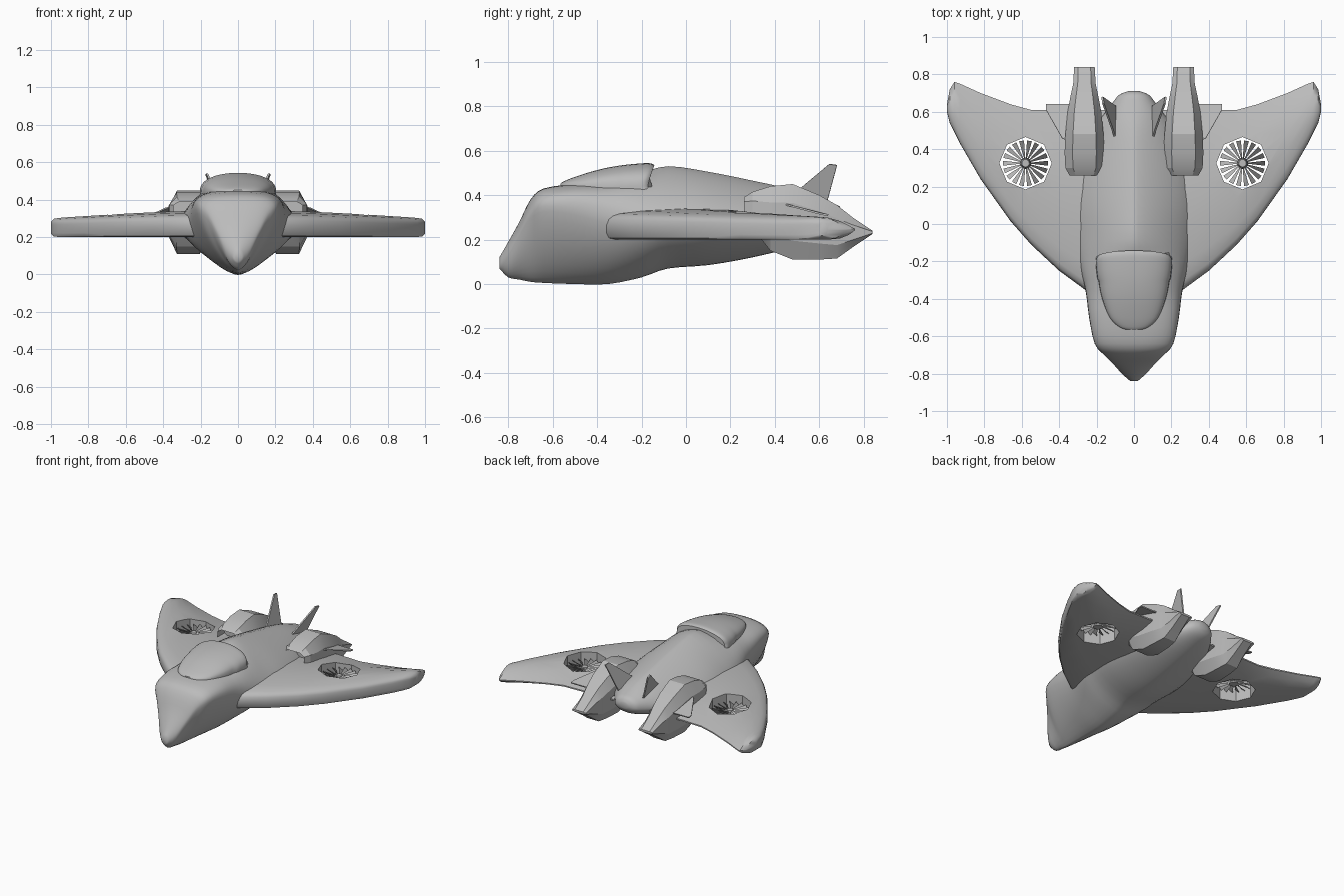
import bpy, bmesh, math
from mathutils import Vector

if "Cube" in bpy.data.objects:
    bpy.data.objects.remove(bpy.data.objects["Cube"])

grey = bpy.data.materials.new("hull_grey")
grey.use_nodes = True
grey.diffuse_color = (0.5, 0.5, 0.5, 1)
grey.node_tree.nodes["Principled BSDF"].inputs["Base Color"].default_value = (0.5, 0.5, 0.5, 1)


def finish(bm, name, angle=35):
    bmesh.ops.recalc_face_normals(bm, faces=bm.faces)
    mesh = bpy.data.meshes.new(name)
    bm.to_mesh(mesh)
    bm.free()
    mesh.materials.append(grey)
    obj = bpy.data.objects.new(name, mesh)
    bpy.context.collection.objects.link(obj)
    bpy.ops.object.select_all(action="DESELECT")
    obj.select_set(True)
    bpy.context.view_layer.objects.active = obj
    bpy.ops.object.shade_smooth_by_angle(angle=math.radians(angle))
    return obj


def loft(rings):
    """Skin closed rings of points; returns the bmesh and its first cap."""
    bm = bmesh.new()
    rows = [[bm.verts.new(p) for p in ring] for ring in rings]
    for a, b in zip(rows, rows[1:]):
        for i in range(len(a)):
            j = (i + 1) % len(a)
            bm.faces.new((a[i], a[j], b[j], b[i]))
    cap = bm.faces.new(rows[0])
    bm.faces.new(rows[-1])
    return bm, cap


def smooth_rows(rows, steps):
    """Catmull-Rom interpolation between table rows."""
    rows = [Vector(r) for r in rows]
    out = []
    for i in range(len(rows) - 1):
        b, c = rows[i], rows[i + 1]
        a, d = rows[max(i - 1, 0)], rows[min(i + 2, len(rows) - 1)]
        for k in range(steps):
            t = k / steps
            out.append(b + (c - a) * (t / 2) + (a * 2 - b * 5 + c * 4 - d) * (t * t / 2)
                       + (b * 3 - a - c * 3 + d) * (t ** 3 / 2))
    return out + [rows[-1]]


def plate(points, thickness, name):
    """Thin flat panel centred on a polygon."""
    pts = [Vector(p) for p in points]
    n = (pts[1] - pts[0]).cross(pts[2] - pts[0]).normalized() * thickness / 2
    bm, _ = loft([[p - n for p in pts], [p + n for p in pts]])
    return finish(bm, name)


# Fuselage: y, half width, widest z, bottom, top, lower and upper roundness
hull = [
    (-.84, .02, .09, .07, .12, 2, 2),
    (-.80, .065, .13, .03, .19, 1.7, 2),
    (-.75, .11, .22, .02, .28, 1.5, 2),
    (-.70, .16, .31, .01, .38, 1.4, 2.2),
    (-.64, .21, .35, .005, .43, 1.4, 2.5),
    (-.5, .24, .34, 0, .45, 1.5, 2.8),
    (-.35, .26, .3, 0, .46, 1.6, 2.6),
    (-.2, .3, .27, .03, .5, 1.6, 1.8),
    (-.08, .32, .27, .07, .53, 1.6, 1.4),
    (.1, .33, .27, .085, .505, 1.6, 1.35),
    (.3, .3, .27, .12, .465, 1.6, 1.35),
    (.5, .22, .27, .17, .42, 1.7, 1.5),
    (.64, .12, .28, .22, .37, 2, 2),
    (.69, .08, .29, .25, .35, 2, 2),
    (.71, .03, .3, .28, .32, 2, 2),
]
rings = []
for y, w, zw, zb, zt, low, up in smooth_rows(hull, 3):
    ring = []
    for k in range(40):
        a = math.tau * k / 40
        c, s = math.cos(a), math.sin(a)
        e = 2 / (up if s > 0 else low)
        h = zt - zw if s > 0 else zw - zb
        ring.append((math.copysign(abs(c) ** e, c) * w, y, zw + math.copysign(abs(s) ** e, s) * h))
    rings.append(ring)
finish(loft(rings)[0], "fuselage", 50)

# Canopy: y, half width, top
glass = [(-.565, .04, .452), (-.55, .08, .462), (-.5, .13, .482), (-.4, .17, .513),
         (-.3, .19, .533), (-.2, .203, .543), (-.16, .203, .543), (-.142, .19, .535)]
rings = []
for y, w, top in smooth_rows(glass, 3):
    arc = [math.pi * k / 20 for k in range(21)]
    rings.append([(w * math.cos(a), y - .03 * (1 - math.sin(a)) * (y > -.3), .44 + (top - .44) * math.sin(a) ** .8)
                  for a in arc] + [(-w, y, .4), (w, y, .4)])
finish(loft(rings)[0], "canopy", 40)

# Wing: x, leading edge y, trailing edge y, top z, thickness factor
wing = [(.1, -.42, .61, .34, 1), (.25, -.36, .61, .34, 1), (.4, -.25, .61, .335, 1),
        (.55, -.11, .61, .328, 1), (.66, .015, .64, .322, 1), (.82, .24, .7, .312, 1),
        (.93, .43, .75, .305, 1), (.96, .49, .76, .303, .98), (.985, .54, .72, .302, .92),
        (1, .6, .64, .3, .65)]
# Chord fraction and height within the thickness
airfoil = [(0, .45), (.006, .65), (.02, .76), (.05, .84), (.15, .93), (.35, 1), (.55, .97), (.75, .82), (.9, .62),
           (1, .47), (1, .4), (.9, .2), (.75, .04), (.6, 0), (.3, 0), (.05, 0), (.02, .05), (.006, .2)]
fan_x, fan_y, fan_z = .58, .325, .265


def engine_rings(s):
    # Nacelle: y, half width, bottom, top
    table = [(.26, .08, .31, .39), (.3, .102, .25, .415), (.38, .106, .15, .44), (.48, .102, .11, .45),
             (.6, .09, .11, .4), (.68, .075, .115, .355), (.75, .06, .165, .3), (.84, .055, .225, .24)]
    section = [(1, .5), (1, .75), (.6, 1), (-.6, 1), (-1, .75), (-1, .25), (-.6, 0), (.6, 0), (1, .25)]
    return [[(s * .265 + u * w, y, zb + v * (zt - zb)) for u, v in section] for y, w, zb, zt in table]


for side, s in (("left", 1), ("right", -1)):
    rings = [[(s * x, le + t * (te - le), .25 + (.2 + v * (top - .2) - .25) * f) for t, v in airfoil]
             for x, le, te, top, f in wing]
    panel = finish(loft(rings)[0], side + "_wing", 40)

    # Octagonal opening through the wing
    bpy.ops.mesh.primitive_cylinder_add(vertices=8, radius=.14, depth=.6, location=(s * fan_x, fan_y, fan_z))
    cutter = bpy.context.object
    cutter.hide_render = True
    cut = panel.modifiers.new("fan_opening", "BOOLEAN")
    cut.operation, cut.solver, cut.object = "DIFFERENCE", "EXACT", cutter
    bpy.context.view_layer.objects.active = panel
    bpy.ops.object.modifier_apply(modifier=cut.name)
    bpy.data.objects.remove(cutter)

    # Lift fan: hub and radial blades
    bm = bmesh.new()
    hub = bmesh.ops.create_cone(bm, cap_ends=True, segments=16, radius1=.03, radius2=.02, depth=.03)
    for k in range(18):
        corners = []
        for r, d, z in ((.02, -.1, -.006), (.122, -.11, -.012), (.122, .11, .012), (.02, .1, .006)):
            a = math.tau * k / 18 + d
            corners.append(Vector((r * math.cos(a), r * math.sin(a), z)))
        low = [bm.verts.new(p) for p in corners]
        high = [bm.verts.new(p + Vector((0, 0, .005))) for p in corners]
        bm.faces.new(low)
        bm.faces.new(high)
        for i in range(4):
            j = (i + 1) % 4
            bm.faces.new((low[i], low[j], high[j], high[i]))
    bmesh.ops.translate(bm, verts=bm.verts, vec=(s * fan_x, fan_y, fan_z))
    finish(bm, side + "_lift_fan", 30)

    # Engine nacelle with a recessed intake
    bm, intake = loft(engine_rings(s))
    bmesh.ops.inset_region(bm, faces=[intake], thickness=.014)
    bmesh.ops.translate(bm, verts=intake.verts, vec=(0, .08, 0))
    finish(bm, side + "_engine", 25)

    # Small winglet outside the engine
    plate([(s * .35, .44, .36), (s * .385, .46, .355), (s * .47, .61, .315), (s * .47, .64, .31), (s * .33, .64, .31)],
          .008, side + "_engine_winglet")

    # Tail fin leaning outward
    plate([(s * .1, .46, .385), (s * .165, .645, .54), (s * .17, .68, .535), (s * .1, .63, .35)],
          .01, side + "_tail_fin")
